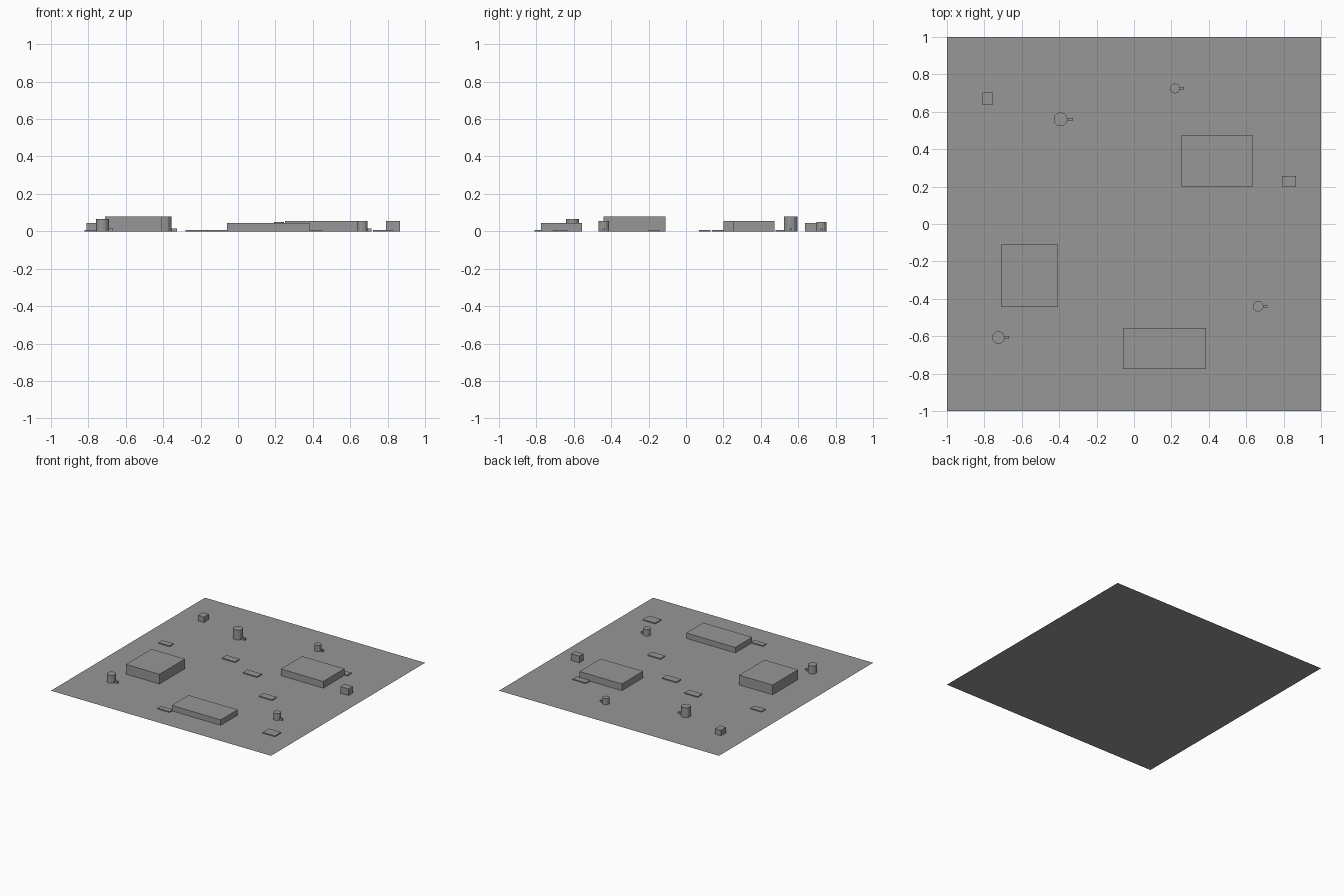
import bpy
import bmesh
from mathutils import Matrix

if "Cube" in bpy.data.objects:
    bpy.data.objects.remove(bpy.data.objects["Cube"], do_unlink=True)

# One plain grey for the whole site
grey = bpy.data.materials.new("plain_grey")
grey.use_nodes = True
colour = (0.31, 0.31, 0.31, 1)
grey.diffuse_color = colour
grey.node_tree.nodes["Principled BSDF"].inputs["Base Color"].default_value = colour


def finish(name, bm):
    mesh = bpy.data.meshes.new(name)
    bm.to_mesh(mesh)
    bm.free()
    mesh.materials.append(grey)
    obj = bpy.data.objects.new(name, mesh)
    bpy.context.collection.objects.link(obj)
    return obj


def add_box(bm, x, y, width, depth, height):
    """Box centred on x, y and standing on the ground."""
    place = Matrix.Translation((x, y, height / 2)) @ Matrix.Diagonal((width, depth, height, 1))
    bmesh.ops.create_cube(bm, size=1, matrix=place)


def box(name, *dims):
    bm = bmesh.new()
    add_box(bm, *dims)
    finish(name, bm)


def tank(name, x, y, radius, height, reach):
    """Faceted tank with a small outlet pipe at its foot."""
    bm = bmesh.new()
    bmesh.ops.create_cone(bm, cap_ends=True, segments=12, radius1=radius, radius2=radius,
                          depth=height, matrix=Matrix.Translation((x, y, height / 2)))
    add_box(bm, x + reach / 2, y, reach, 0.014, 0.016)
    finish(name, bm)


# Ground sheet
ground = bmesh.new()
bmesh.ops.create_grid(ground, x_segments=1, y_segments=1, size=1)
finish("ground", ground)

# Large flat-roofed blocks
box("west_block", -0.558, -0.275, 0.305, 0.33, 0.08)
box("east_block", 0.443, 0.337, 0.385, 0.275, 0.055)
box("front_block", 0.163, -0.665, 0.445, 0.22, 0.045)

# Small crates
box("back_crate", -0.783, 0.67, 0.055, 0.065, 0.045)
box("east_crate", 0.828, 0.228, 0.075, 0.055, 0.055)

# Tanks with outlets
tank("front_tank", -0.725, -0.607, 0.034, 0.065, 0.058)
tank("tall_tank", -0.392, 0.56, 0.037, 0.08, 0.066)
tank("back_tank", 0.22, 0.725, 0.027, 0.05, 0.047)
tank("east_tank", 0.664, -0.44, 0.029, 0.055, 0.05)

# Thin ground pads: x, y, width, depth
pads = [
    (-0.77, 0.165, 0.1, 0.05),
    (-0.22, 0.22, 0.12, 0.06),
    (0.06, 0.1, 0.13, 0.06),
    (0.39, -0.17, 0.12, 0.06),
    (-0.11, -0.787, 0.11, 0.045),
    (0.777, -0.67, 0.11, 0.08),
    (0.6, 0.503, 0.12, 0.05),
]
for number, pad in enumerate(pads, 1):
    box(f"pad_{number}", *pad, 0.008)
